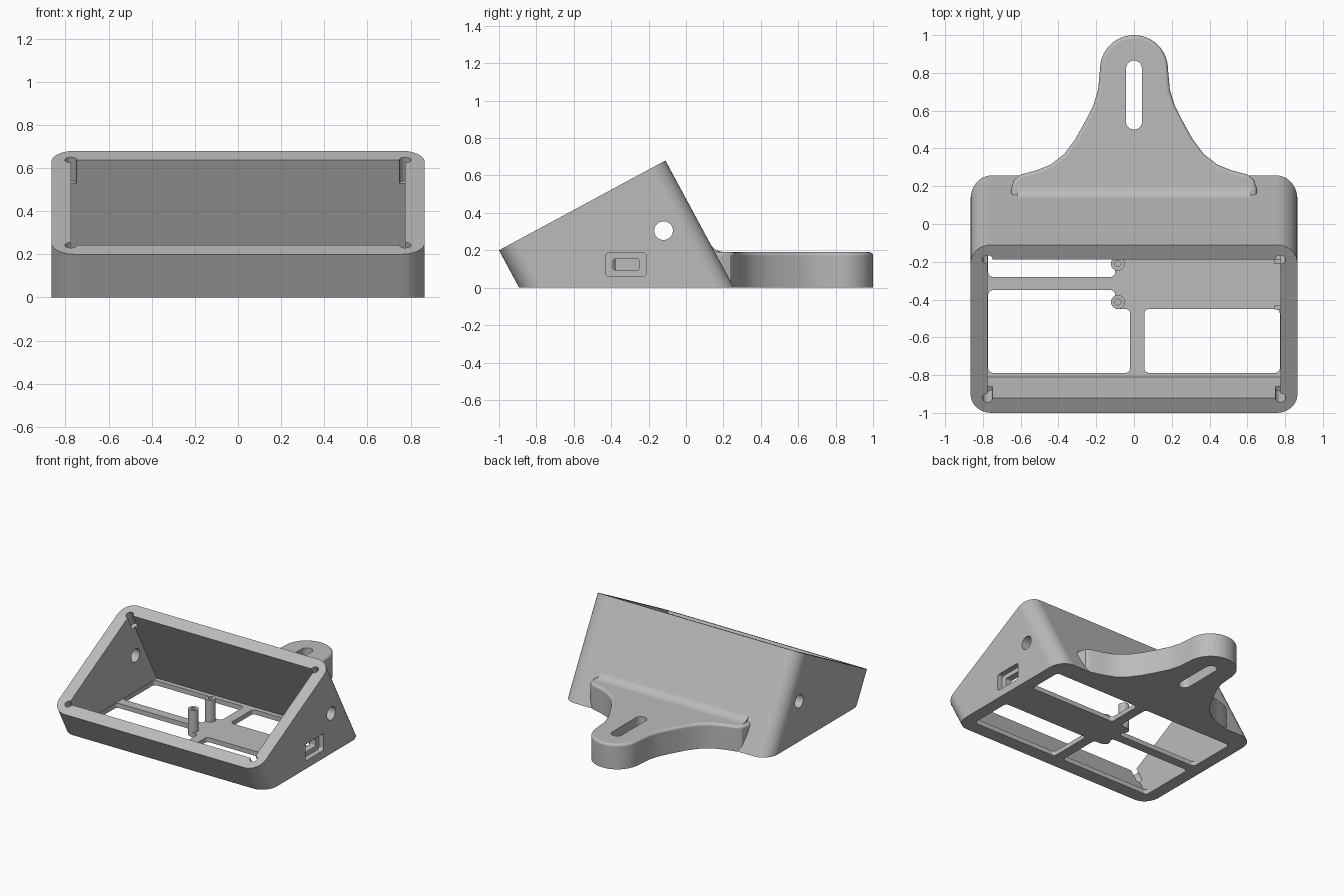
import bpy, bmesh, math
from mathutils import Matrix, Vector

if "Cube" in bpy.data.objects:
    bpy.data.objects.remove(bpy.data.objects["Cube"])

grey = bpy.data.materials.new("light grey plastic")
grey.use_nodes = True
COLOUR = (0.5, 0.5, 0.5, 1)
grey.diffuse_color = COLOUR
grey.node_tree.nodes["Principled BSDF"].inputs["Base Color"].default_value = COLOUR

HALF_W, WALL, FLOOR = 0.865, 0.09, 0.035
TILT = math.atan2(0.48, 0.89)
HALF_D = math.hypot(0.48, 0.89) / 2
RIM = Matrix.Translation((0, -0.555, 0.44)) @ Matrix.Rotation(TILT, 4, 'X')
# maps a profile drawn in (y, z) to extrude along x
SIDE = Matrix(((0, 0, 1, 0), (1, 0, 0, 0), (0, 1, 0, 0), (0, 0, 0, 1)))


def prism(name, points, low, high, radius=0, matrix=Matrix(), floor=None, top_round=None):
    """Extrude an outline, optionally rounding its corners and trimming it at a height."""
    bm = bmesh.new()
    base = bm.faces.new([bm.verts.new((x, y, low)) for x, y in points])
    ext = bmesh.ops.extrude_face_region(bm, geom=[base])
    new = [v for v in ext["geom"] if isinstance(v, bmesh.types.BMVert)]
    bmesh.ops.translate(bm, vec=(0, 0, high - low), verts=new)
    if radius:
        upright = [e for e in bm.edges if abs(e.verts[0].co.z - e.verts[1].co.z) > 1e-5]
        bmesh.ops.bevel(bm, geom=upright, offset=radius, segments=10, profile=0.5,
                        affect='EDGES', clamp_overlap=True)
    if top_round:
        rim = [e for e in bm.edges if all(v.co.z > high - 1e-5 for v in e.verts)
               and any(v.co.y > 0.1 for v in e.verts)]
        bmesh.ops.bevel(bm, geom=rim, offset=top_round, segments=4, profile=0.5,
                        affect='EDGES', clamp_overlap=True)
    bm.transform(matrix)
    if floor is not None:
        bmesh.ops.bisect_plane(bm, geom=bm.verts[:] + bm.edges[:] + bm.faces[:],
                               plane_co=(0, 0, floor), plane_no=(0, 0, 1), clear_inner=True)
        bmesh.ops.holes_fill(bm, edges=[e for e in bm.edges if e.is_boundary])
    bmesh.ops.recalc_face_normals(bm, faces=bm.faces)
    mesh = bpy.data.meshes.new(name)
    bm.to_mesh(mesh)
    bm.free()
    mesh.materials.append(grey)
    ob = bpy.data.objects.new(name, mesh)
    bpy.context.collection.objects.link(ob)
    return ob


def rect(x0, x1, y0, y1):
    return [(x0, y0), (x1, y0), (x1, y1), (x0, y1)]


def circle(x, y, r, n=32):
    return [(x + r * math.cos(math.tau * i / n), y + r * math.sin(math.tau * i / n))
            for i in range(n)]


def combine(target, tool, operation):
    bpy.context.view_layer.objects.active = target
    mod = target.modifiers.new("combine", 'BOOLEAN')
    mod.operation, mod.solver, mod.object = operation, 'EXACT', tool
    bpy.ops.object.modifier_apply(modifier=mod.name)
    bpy.data.objects.remove(tool)


def cut(tool):
    combine(housing, tool, 'DIFFERENCE')


def join(tool):
    combine(housing, tool, 'UNION')


# tilted housing with rounded corners, trimmed flat at the ground
housing = prism("housing", rect(-HALF_W, HALF_W, -HALF_D, HALF_D), -1.5, 0, 0.11, RIM, floor=0)

# rear mounting tab: flared sides and a round end
flare = [(.65, .05), (.65, .19), (.635, .235), (.6, .262), (.52, .283), (.44, .315),
         (.37, .37), (.31, .45), (.26, .54), (.215, .63), (.19, .71)]
tip = [(0.18 * math.cos(math.pi * i / 24), 0.82 + 0.18 * math.sin(math.pi * i / 24))
       for i in range(25)]
outline = flare + tip + [(-x, y) for x, y in reversed(flare)]
join(prism("mounting_tab", outline, 0, 0.19, top_round=0.02))

# fillet between the tab and the back wall
fillet = [(.08, .15), (.08, .25), (.121, .25), (.135, .225), (.155, .205), (.185, .193),
          (.22, .189), (.22, .15)]
join(prism("tab_fillet", fillet, -0.62, 0.62, matrix=SIDE))

# slot through the tab
cut(prism("slot", rect(-0.042, 0.042, 0.5, 0.865), -0.1, 0.4, 0.0415))

# inner cavity, leaving a thin floor
IN_W, IN_D = HALF_W - WALL, HALF_D - WALL
cut(prism("cavity", rect(-IN_W, IN_W, -IN_D, IN_D), -1.5, 0.1, matrix=RIM, floor=FLOOR))

# four floor openings that leave a central plate and narrow ribs
openings = [
    rect(0.055, 0.772, -0.788, -0.45),
    rect(0.055, 0.772, -0.17, 0.1),
    [(-.772, -.788), (-.02, -.788), (-.02, -.45), (-.1, -.45), (-.1, -.35), (-.772, -.35)],
    [(-.772, -.28), (-.1, -.28), (-.1, -.17), (-.02, -.17), (-.02, .1), (-.772, .1)],
]
for points in openings:
    cut(prism("floor_opening", points, -0.1, 0.05, 0.025))

# blind screw holes at the four rim corners
for sx in (-1, 1):
    for sy in (-1, 1):
        cut(prism("screw_hole", circle(sx * IN_W, sy * IN_D, 0.027, 20), -0.125, 0.1, matrix=RIM))

# round hole through both side walls
cut(prism("side_hole", circle(-0.12, 0.305, 0.05), -1, 1, matrix=SIDE))

# socket recess and port on one side
cut(prism("port_recess", rect(-0.43, -0.21, 0.06, 0.187), 0.825, 1, 0.02, SIDE))
cut(prism("port", rect(-0.39, -0.25, 0.095, 0.153), 0.7, 1, 0.008, SIDE))

# small ribs beside the port
for y in (-0.44, -0.2):
    join(prism("port_rib", rect(0.745, 0.79, y - 0.012, y + 0.012), 0.01, 0.15))

# two hollow screw posts on the floor plate
for y in (-0.21, -0.413):
    join(prism("post", circle(-0.085, y, 0.037, 24), 0.002, 0.2))
    cut(prism("post_hole", circle(-0.085, y, 0.016, 16), 0.06, 0.4))

# smooth shading with crisp edges
bpy.ops.object.select_all(action='DESELECT')
housing.select_set(True)
bpy.context.view_layer.objects.active = housing
bpy.ops.object.shade_smooth_by_angle(angle=math.radians(30))
weighted = housing.modifiers.new("weighted normals", 'WEIGHTED_NORMAL')
weighted.keep_sharp = True
